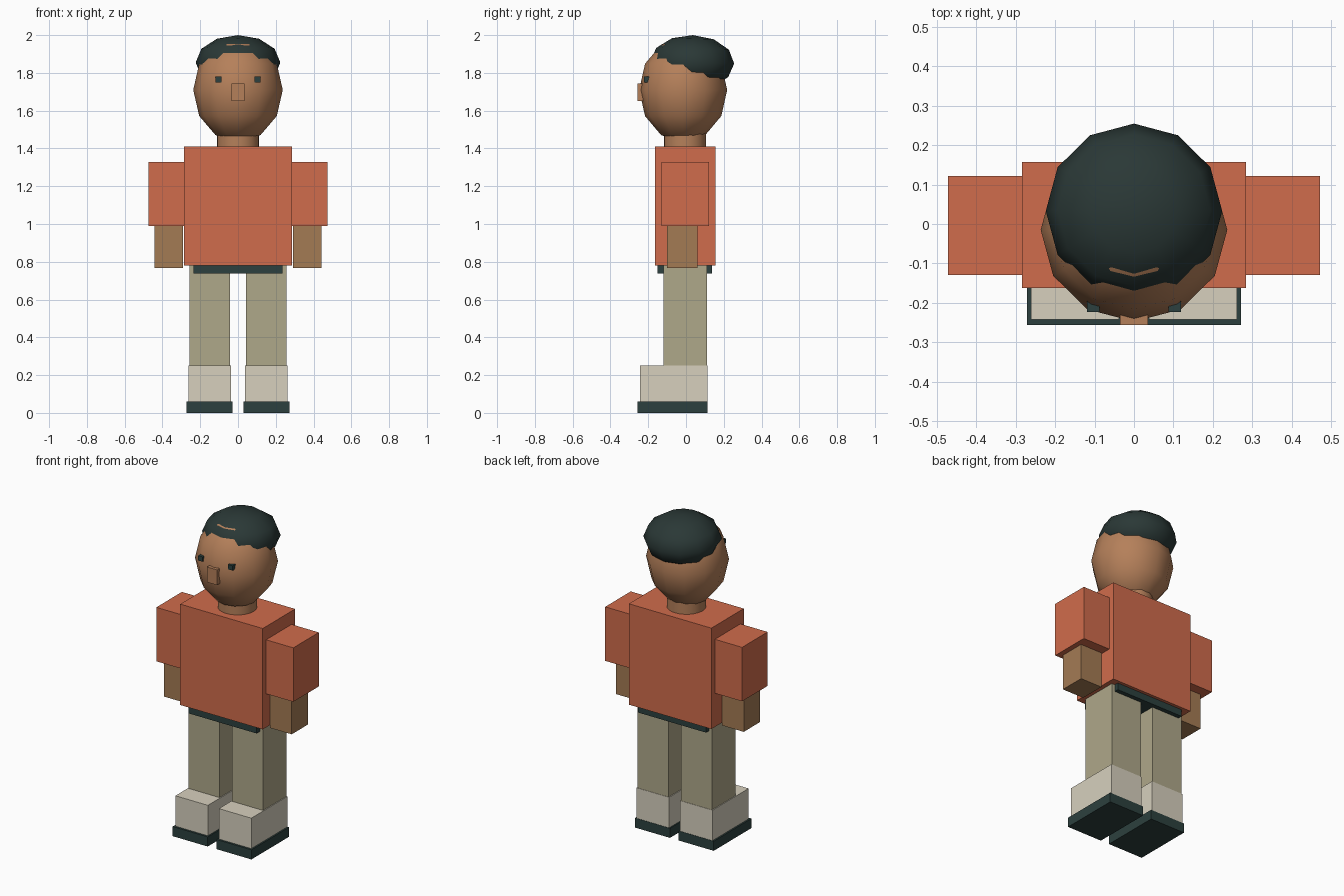
import bpy, math

if "Cube" in bpy.data.objects:
    bpy.data.objects.remove(bpy.data.objects["Cube"])


def material(name, hex_code):
    m = bpy.data.materials.new(name)
    srgb = [int(hex_code[i:i + 2], 16) / 255 for i in (0, 2, 4)]
    m.diffuse_color = [c / 12.92 if c < 0.04 else ((c + 0.055) / 1.055) ** 2.4 for c in srgb] + [1]
    m.use_nodes = True
    m.node_tree.nodes["Principled BSDF"].inputs["Base Color"].default_value = m.diffuse_color
    return m


SHIRT = material("shirt_orange", "D06C4C")
SKIN = material("skin_brown", "B5805A")
ARM = material("arm_brown", "A47B54")
PANTS = material("trouser_khaki", "AFA88A")
SHOE = material("shoe_cream", "D7D0BE")
DARK = material("dark_green", "2C403E")
HAIR = material("hair_dark", "2A3836")


def finish(name, mat):
    obj = bpy.context.object
    obj.name = name
    obj.data.materials.append(mat)
    return obj


def box(name, mat, x, y, z):
    """Box from (min, max) ranges on each axis."""
    bpy.ops.mesh.primitive_cube_add(size=1, location=[sum(r) / 2 for r in (x, y, z)])
    obj = finish(name, mat)
    obj.scale = [r[1] - r[0] for r in (x, y, z)]
    bpy.ops.object.transform_apply(location=False, rotation=False, scale=True)
    return obj


def pair(name, mat, x, y, z):
    """The same box on both sides of x = 0."""
    box("left_" + name, mat, x, y, z)
    box("right_" + name, mat, (-x[1], -x[0]), y, z)


def ball(name, mat, location, radii, tilt=0):
    """Low-poly ellipsoid with smooth shading."""
    bpy.ops.mesh.primitive_uv_sphere_add(segments=12, ring_count=6, radius=1,
                                         location=location, rotation=(tilt, 0, 0))
    obj = finish(name, mat)
    obj.scale = radii
    bpy.ops.object.transform_apply(location=False, rotation=False, scale=True)
    bpy.ops.object.shade_smooth()
    return obj


# Torso and belt
box("torso", SHIRT, (-0.285, 0.285), (-0.163, 0.157), (0.78, 1.41))
box("belt", DARK, (-0.235, 0.235), (-0.152, 0.138), (0.737, 0.80))

# Arms
pair("sleeve", SHIRT, (0.27, 0.473), (-0.13, 0.122), (0.99, 1.327))
pair("forearm", ARM, (0.292, 0.441), (-0.10, 0.06), (0.767, 1.02))

# Legs and shoes
pair("trouser_leg", PANTS, (0.043, 0.257), (-0.12, 0.111), (0.24, 0.80))
pair("shoe", SHOE, (0.038, 0.262), (-0.243, 0.113), (0.05, 0.25))
pair("shoe_sole", DARK, (0.03, 0.272), (-0.256, 0.115), (0.0, 0.06))

# Neck
bpy.ops.mesh.primitive_cylinder_add(vertices=24, radius=0.112, depth=0.14, location=(0, -0.005, 1.44))
finish("neck", SKIN)
bpy.ops.object.shade_smooth_by_angle(angle=math.radians(40))

# Head and hair cap
ball("head", SKIN, (0, -0.015, 1.71), (0.237, 0.233, 0.277))
ball("hair", HAIR, (0, 0.033, 1.855), (0.224, 0.222, 0.145), tilt=math.radians(-1.5))

# Face
box("nose", SKIN, (-0.035, 0.035), (-0.257, -0.20), (1.65, 1.745))
pair("eye", DARK, (0.088, 0.119), (-0.223, -0.19), (1.75, 1.78))
